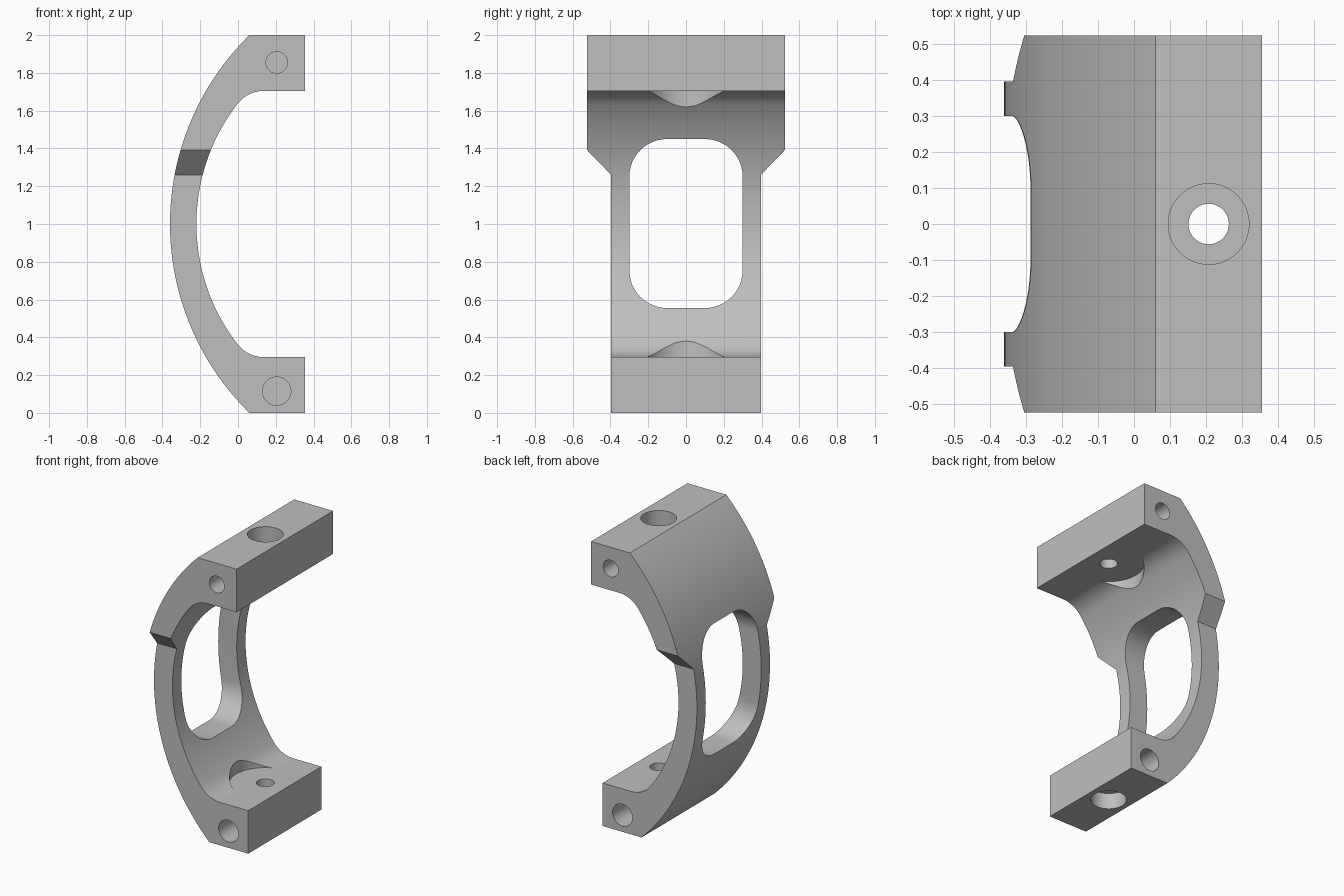
import bpy
import bmesh
from math import radians, degrees, sin, cos, asin, atan2

old = bpy.data.objects.get("Cube")
if old:
    bpy.data.objects.remove(old, do_unlink=True)

grey = bpy.data.materials.new("plain grey")
grey.use_nodes = True
colour = (0.52, 0.52, 0.52, 1)
grey.diffuse_color = colour
grey.node_tree.nodes["Principled BSDF"].inputs["Base Color"].default_value = colour


def arc(cx, cy, r, start, end, steps):
    angles = [radians(start + (end - start) * i / steps) for i in range(steps + 1)]
    return [(cx + r * cos(a), cy + r * sin(a)) for a in angles]


def circle(cx, cy, r):
    return arc(cx, cy, r, 0, 360, 64)[:-1]


def prism(name, outline, axis, low, high):
    """Extrude a 2D outline along the named axis."""
    place = {"x": lambda a, b, t: (t, a, b),
             "y": lambda a, b, t: (a, t, b),
             "z": lambda a, b, t: (a, b, t)}[axis]
    bm = bmesh.new()
    ends = [[bm.verts.new(place(a, b, t)) for a, b in outline] for t in (low, high)]
    for ring in ends:
        bm.faces.new(ring)
    for i in range(len(outline)):
        j = (i + 1) % len(outline)
        bm.faces.new((ends[0][i], ends[0][j], ends[1][j], ends[1][i]))
    bmesh.ops.recalc_face_normals(bm, faces=bm.faces)
    mesh = bpy.data.meshes.new(name)
    bm.to_mesh(mesh)
    bm.free()
    mesh.materials.append(grey)
    obj = bpy.data.objects.new(name, mesh)
    bpy.context.collection.objects.link(obj)
    return obj


# Upper half of the side profile, measured from mid height, then mirrored
blend = degrees(atan2(0.525, -0.681))
rim = 180 - degrees(asin(1 / 1.4))
half = arc(0.82, 0, 1.04, 180, blend, 24)
half += arc(0.139, 0.525, 0.18, blend, 90, 12)[1:]
half += [(0.355, 0.705), (0.355, 1)]
half += arc(1.04, 0, 1.4, rim, 180, 32)
profile = half + [(x, -z) for x, z in reversed(half[1:-1])]
bracket = prism("curved_bracket", [(x, z + 1) for x, z in profile], "y", -0.523, 0.523)

cutters = []

# Narrowed lower sides and blind holes in the block ends
for side in (-1, 1):
    step = [(0.396, -0.1), (0.396, 1.26), (0.6, 1.47), (0.6, -0.1)]
    cutters.append(prism("side_cutter", [(side * y, z) for y, z in step], "x", -0.6, 0.6))
    for z, r, face in ((1.855, 0.057, 0.523), (0.115, 0.075, 0.396)):
        ends = sorted((side * (face - 0.22), side * 0.7))
        cutters.append(prism("end_hole_cutter", circle(0.205, z, r), "y", *ends))

# Rounded window
window = []
for y, z, start in ((0.1, 1.25, 0), (-0.1, 1.25, 90), (-0.1, 0.755, 180), (0.1, 0.755, 270)):
    window += arc(y, z, 0.2, start, start + 90, 12)
cutters.append(prism("window_cutter", window, "x", -0.6, 0.1))

# Bolt holes, counterbores and the round relief in the inner fillets
for name, r, low, high in (("relief_cutter", 0.222, 0.296, 1.704),
                           ("bolt_cutter", 0.056, -0.1, 2.1),
                           ("upper_bore_cutter", 0.112, 1.85, 2.1),
                           ("lower_bore_cutter", 0.112, -0.1, 0.11)):
    cutters.append(prism(name, circle(0.207, 0, r), "z", low, high))

# Cut everything and discard the cutters
bpy.ops.object.select_all(action="DESELECT")
bpy.context.view_layer.objects.active = bracket
bracket.select_set(True)
for cutter in cutters:
    cutter.hide_render = True
    mod = bracket.modifiers.new("cut", "BOOLEAN")
    mod.operation = "DIFFERENCE"
    mod.solver = "EXACT"
    mod.object = cutter
    bpy.ops.object.modifier_apply(modifier=mod.name)
    bpy.data.objects.remove(cutter, do_unlink=True)

bpy.ops.object.shade_smooth_by_angle(angle=radians(25))
